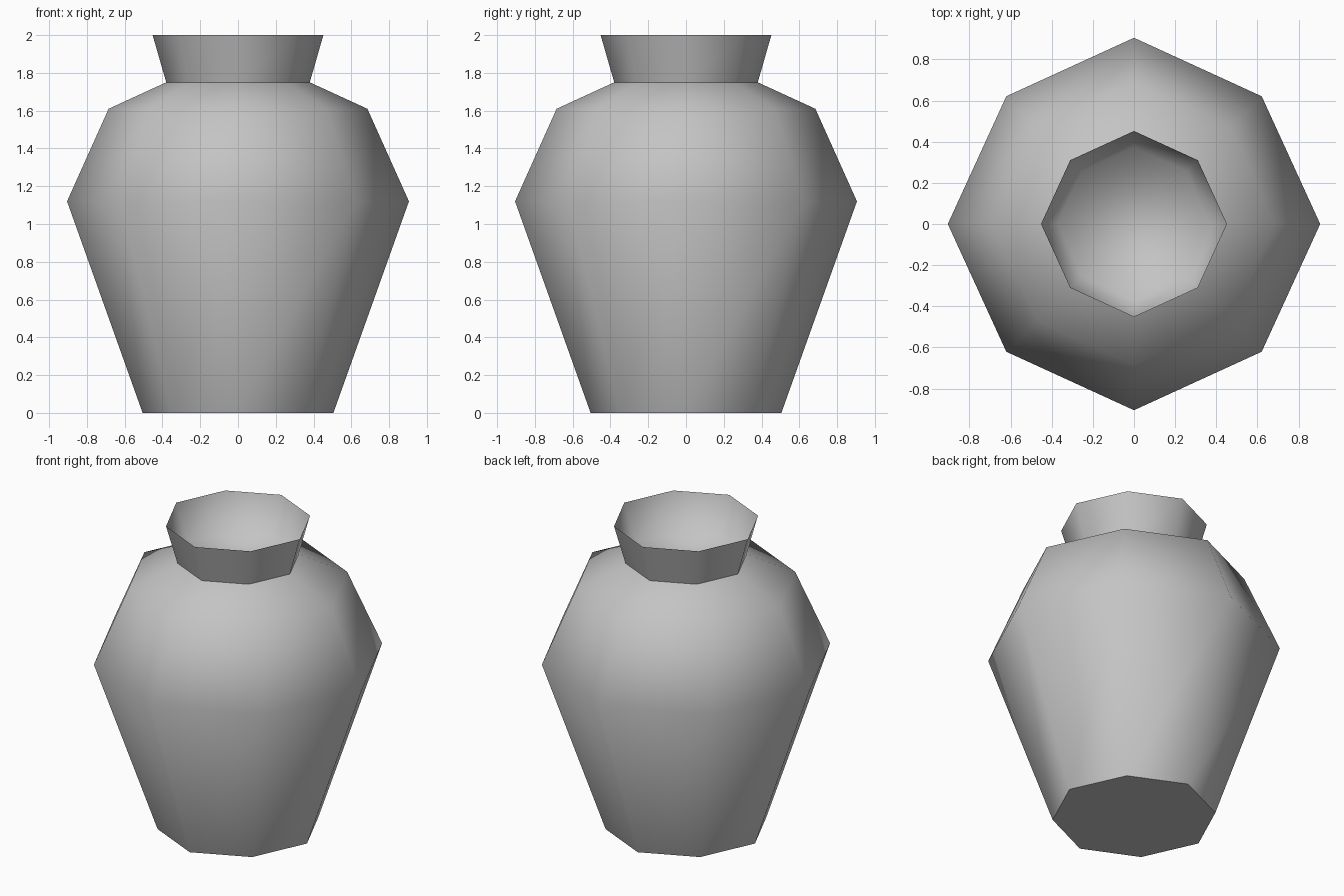
import bpy
import bmesh
from math import cos, sin, pi

cube = bpy.data.objects.get("Cube")
if cube:
    bpy.data.objects.remove(cube, do_unlink=True)

SIDES = 8
# (radius, height, crisp edge) from the foot up to the rim, then down inside the neck
PROFILE = [
    (0.505, 0.00, True),    # foot
    (0.905, 1.12, False),   # belly
    (0.685, 1.61, False),   # shoulder
    (0.380, 1.75, True),    # neck base
    (0.452, 2.00, True),    # rim
    (0.372, 1.755, False),  # inner floor
]


def material(name, color):
    mat = bpy.data.materials.new(name)
    mat.use_nodes = True
    mat.diffuse_color = color
    mat.node_tree.nodes["Principled BSDF"].inputs["Base Color"].default_value = color
    return mat


def ring(bm, radius, z):
    # Diagonal corners sit slightly closer to the axis than the others
    verts = []
    for i in range(SIDES):
        r = radius * (0.97 if i % 2 else 1.0)
        a = 2 * pi * i / SIDES
        verts.append(bm.verts.new((r * cos(a), r * sin(a), z)))
    return verts


bm = bmesh.new()
rings = [ring(bm, r, z) for r, z, _ in PROFILE]

# Walls between neighbouring rings
for low, high in zip(rings, rings[1:]):
    for i in range(SIDES):
        j = (i + 1) % SIDES
        bm.faces.new((low[i], low[j], high[j], high[i]))

# Underside and the closed floor of the neck
bm.faces.new(rings[0][::-1])
bm.faces.new(rings[-1])

# Smooth body with crisp foot, neck base and rim
for face in bm.faces:
    face.smooth = True
for verts, (_, _, crisp) in zip(rings, PROFILE):
    for i in range(SIDES):
        edge = bm.edges.get((verts[i], verts[(i + 1) % SIDES]))
        edge.smooth = not crisp

mesh = bpy.data.meshes.new("vase")
bm.to_mesh(mesh)
bm.free()
mesh.materials.append(material("grey_clay", (0.55, 0.55, 0.55, 1.0)))
vase = bpy.data.objects.new("vase", mesh)
bpy.context.collection.objects.link(vase)
